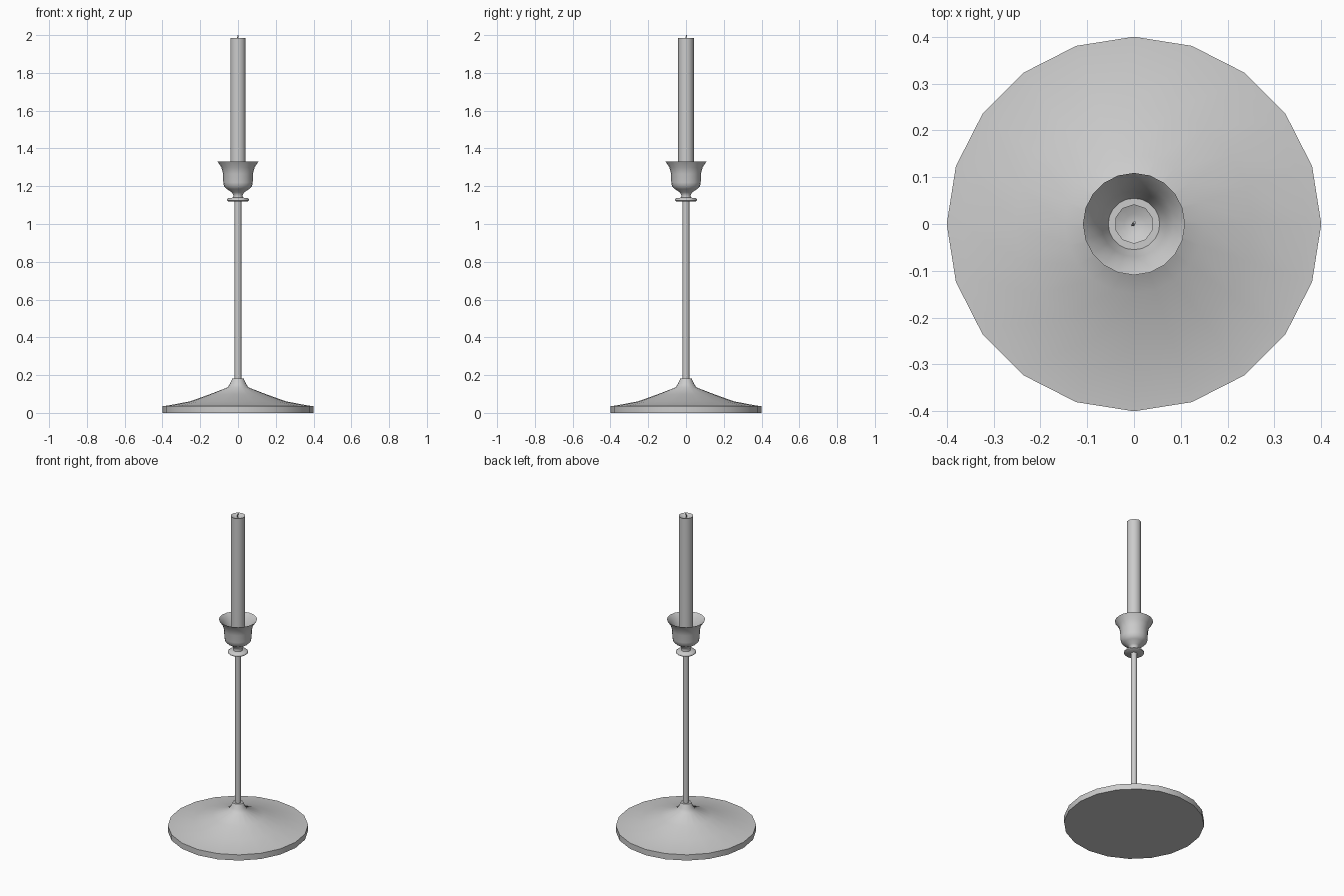
import bpy, bmesh
from math import sin, cos, pi, radians

if "Cube" in bpy.data.objects:
    bpy.data.objects.remove(bpy.data.objects["Cube"])


def lathe(name, profile, sides, angle=30, phase=0.0):
    """Revolve (radius, z) points around z; radius 0 makes a pole."""
    bm = bmesh.new()
    rings = []
    for r, z in profile:
        if r == 0:
            rings.append([bm.verts.new((0, 0, z))])
        else:
            rings.append([bm.verts.new((r * cos(phase + 2 * pi * i / sides),
                                        r * sin(phase + 2 * pi * i / sides), z))
                          for i in range(sides)])
    for a, b in zip(rings, rings[1:]):
        for i in range(sides):
            j = (i + 1) % sides
            loop = [a[i % len(a)], a[j % len(a)], b[j % len(b)], b[i % len(b)]]
            bm.faces.new(list(dict.fromkeys(loop)))
    bmesh.ops.recalc_face_normals(bm, faces=bm.faces)
    mesh = bpy.data.meshes.new(name)
    bm.to_mesh(mesh)
    bm.free()
    ob = bpy.data.objects.new(name, mesh)
    bpy.context.collection.objects.link(ob)
    bpy.ops.object.select_all(action='DESELECT')
    ob.select_set(True)
    bpy.context.view_layer.objects.active = ob
    bpy.ops.object.shade_smooth_by_angle(angle=radians(angle))
    return ob


# Flared foot
lathe("base", [(0, 0), (0.4, 0), (0.4, 0.036), (0.37, 0.039), (0.254, 0.061),
               (0.148, 0.099), (0.055, 0.135), (0.042, 0.155), (0.03, 0.182),
               (0, 0.182)], 20, 40)

# Thin stem
lathe("stem", [(0, 0.16), (0.018, 0.16), (0.018, 1.13), (0, 1.13)], 20, 40)

# Collar disc and candle cup with a hollow inside
lathe("cup", [(0, 1.12), (0.052, 1.12), (0.057, 1.124), (0.057, 1.131), (0.052, 1.136),
              (0.026, 1.14), (0.024, 1.152), (0.033, 1.168), (0.06, 1.185),
              (0.074, 1.2), (0.078, 1.22), (0.079, 1.265), (0.088, 1.3), (0.109, 1.332),
              (0.085, 1.305), (0.07, 1.265), (0.055, 1.23), (0, 1.23)], 20, 50)

# Candle with a dished top
lathe("candle", [(0, 1.225), (0.042, 1.225), (0.042, 1.984), (0.022, 1.974),
                 (0, 1.97)], 10, 40, pi / 2)

# Slightly bent wick
curve = bpy.data.curves.new("wick", 'CURVE')
curve.dimensions = '3D'
curve.bevel_depth = 0.003
curve.bevel_resolution = 1
curve.use_fill_caps = True
path = [(0, 0, 1.965), (-0.003, -0.002, 1.982), (0.001, 0.003, 1.999)]
spline = curve.splines.new('POLY')
spline.points.add(len(path) - 1)
for point, co in zip(spline.points, path):
    point.co = (*co, 1)
bpy.context.collection.objects.link(bpy.data.objects.new("wick", curve))
